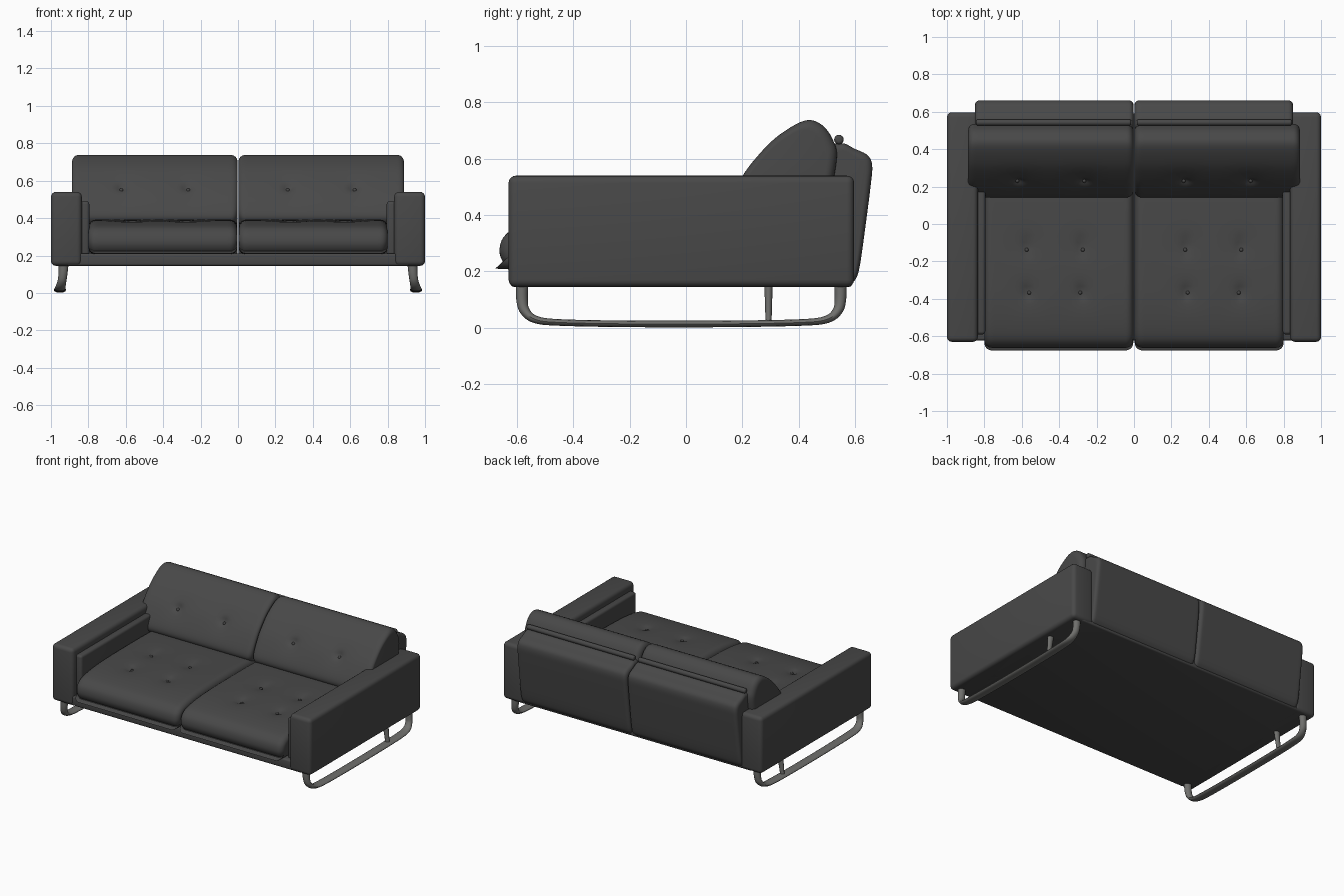
import bpy, bmesh, math
from mathutils import Vector

if "Cube" in bpy.data.objects:
    bpy.data.objects.remove(bpy.data.objects["Cube"])


def material(name, rgb):
    m = bpy.data.materials.new(name)
    m.diffuse_color = (*rgb, 1)
    m.use_nodes = True
    m.node_tree.nodes["Principled BSDF"].inputs["Base Color"].default_value = m.diffuse_color
    return m


LEATHER = material("charcoal_leather", (0.065, 0.065, 0.065))
METAL = material("grey_metal", (0.16, 0.16, 0.152))


def finish(name, bm, mat, angle=40):
    bmesh.ops.recalc_face_normals(bm, faces=bm.faces[:])
    me = bpy.data.meshes.new(name)
    bm.to_mesh(me)
    bm.free()
    me.materials.append(mat)
    ob = bpy.data.objects.new(name, me)
    bpy.context.collection.objects.link(ob)
    bpy.ops.object.select_all(action='DESELECT')
    ob.select_set(True)
    bpy.context.view_layer.objects.active = ob
    bpy.ops.object.shade_smooth_by_angle(angle=math.radians(angle))
    return ob


def spline(pts, closed, steps):
    """Smooth curve through the points."""
    n, out = len(pts), []
    pick = (lambda i: Vector(pts[i % n])) if closed else \
        (lambda i: Vector(pts[min(max(i, 0), n - 1)]))
    for i in range(n if closed else n - 1):
        a, b, c, d = (pick(i + k) for k in (-1, 0, 1, 2))
        for k in range(steps):
            t = k / steps
            out.append(0.5 * (2 * b + (c - a) * t + (2 * a - 5 * b + 4 * c - d) * t * t
                              + (3 * b - a - 3 * c + d) * t ** 3))
    if not closed:
        out.append(Vector(pts[-1]))
    return out


def loft(rings):
    """Skin a list of equal rings and cap both ends."""
    bm = bmesh.new()
    vs = [[bm.verts.new(p) for p in r] for r in rings]
    n = len(vs[0])
    for a, b in zip(vs, vs[1:]):
        for i in range(n):
            bm.faces.new((a[i], a[(i + 1) % n], b[(i + 1) % n], b[i]))
    bm.faces.new(vs[0])
    bm.faces.new(vs[-1][::-1])
    bmesh.ops.recalc_face_normals(bm, faces=bm.faces[:])
    return bm


def padded(name, profile, x0, x1, r, side, tufts=()):
    """Stuffed cushion: y-z profile swept across x with rounded ends and tufts."""
    ring = spline(profile, True, 8)
    ys, zs = [p[0] for p in ring], [p[1] for p in ring]
    cy, cz = (min(ys) + max(ys)) / 2, (min(zs) + max(zs)) / 2
    hy, hz = max(ys) - cy, max(zs) - cz
    ends = [r * (1 - math.cos(math.pi / 2 * k / 6)) for k in range(7)]
    mid = [r + (x1 - x0 - 2 * r) * k / 50 for k in range(1, 50)]
    rings = []
    for t in ends + mid + [x1 - x0 - e for e in reversed(ends)]:
        d = min(t, x1 - x0 - t)
        u = max(0, 1 - d / r)
        inset = r * (1 - math.sqrt(max(0, 1 - u * u)))
        fy, fz = 1 - inset / hy, 1 - inset / hz
        rings.append([(side * (x0 + t), cy + (p[0] - cy) * fy, cz + (p[1] - cz) * fz)
                      for p in ring])
    bm = loft(rings)
    bm.normal_update()
    moves = []
    for v in bm.verts:
        depth = 0
        for c in tufts:
            q = (v.co - Vector((side * c[0], c[1], c[2]))).length
            depth += 0.017 * math.exp(-(q / 0.025) ** 2) + 0.007 * math.exp(-(q / 0.08) ** 2)
        moves.append(v.normal * -depth)
    for v, m in zip(bm.verts, moves):
        v.co += m
    # small covered buttons at the bottom of each tuft
    for c in tufts:
        target = Vector((side * c[0], c[1], c[2]))
        near = min(bm.verts, key=lambda v: (v.co - target).length).co.copy()
        new = bmesh.ops.create_uvsphere(bm, u_segments=10, v_segments=6, radius=0.011)
        bmesh.ops.translate(bm, verts=new["verts"], vec=near)
    return finish(name, bm, LEATHER)


def box(name, lo, hi, bevel, segments=4):
    bm = bmesh.new()
    bmesh.ops.create_cube(bm, size=1)
    for v in bm.verts:
        v.co = [(lo[i] + hi[i]) / 2 + v.co[i] * (hi[i] - lo[i]) for i in range(3)]
    bmesh.ops.bevel(bm, geom=bm.edges[:], offset=bevel, segments=segments,
                    profile=0.5, affect='EDGES')
    return finish(name, bm, LEATHER)


def tube(name, path, side, steps):
    """Oval bar along (x, y, z, half width, half thickness) points, lying in y-z."""
    pts = spline(path, False, steps)
    rings = []
    for i, p in enumerate(pts):
        a, b = pts[max(i - 1, 0)], pts[min(i + 1, len(pts) - 1)]
        t = Vector((b[1] - a[1], b[2] - a[2])).normalized()
        ring = []
        for k in range(14):
            w = 2 * math.pi * k / 14
            e = math.sin(w) * p[4]
            ring.append((side * (p[0] + math.cos(w) * p[3]), p[1] - t.y * e, p[2] + t.x * e))
        rings.append(ring)
    return finish(name, loft(rings), METAL)


# profiles in (y, z)
SEAT = [(-0.60, 0.207), (-0.642, 0.225), (-0.662, 0.27), (-0.645, 0.325), (-0.58, 0.362),
        (-0.40, 0.386), (-0.10, 0.392), (0.20, 0.386), (0.30, 0.35), (0.30, 0.24), (0.25, 0.207)]
CUSHION = [(0.21, 0.35), (0.155, 0.38), (0.145, 0.43), (0.195, 0.53), (0.25, 0.605),
           (0.325, 0.68), (0.42, 0.735), (0.48, 0.722), (0.52, 0.67), (0.535, 0.60),
           (0.50, 0.45), (0.42, 0.36)]
BACK = [(0.48, 0.17), (0.57, 0.155), (0.60, 0.17), (0.617, 0.22), (0.637, 0.36), (0.655, 0.50),
        (0.661, 0.575), (0.645, 0.612), (0.60, 0.635), (0.55, 0.655), (0.50, 0.62), (0.48, 0.40)]

# sled rail path
RAIL = [(0.932, -0.582, 0.16, 0.027, 0.023), (0.936, -0.582, 0.10, 0.024, 0.021),
        (0.942, -0.572, 0.06, 0.024, 0.018), (0.950, -0.535, 0.030, 0.028, 0.014),
        (0.952, -0.45, 0.019, 0.032, 0.012), (0.952, -0.20, 0.014, 0.032, 0.012),
        (0.952, 0.15, 0.014, 0.032, 0.012), (0.952, 0.41, 0.019, 0.032, 0.012),
        (0.950, 0.50, 0.030, 0.028, 0.014), (0.942, 0.538, 0.06, 0.024, 0.018),
        (0.936, 0.548, 0.10, 0.024, 0.021), (0.932, 0.548, 0.16, 0.027, 0.023)]
POST = [(0.932, 0.293, 0.16, 0.022, 0.016), (0.940, 0.293, 0.09, 0.018, 0.013),
        (0.950, 0.293, 0.015, 0.015, 0.011)]

# base under the cushions
box("base", (-0.92, -0.622, 0.145), (0.92, 0.59, 0.212), 0.012, 3)

for s, tag in ((-1, "left"), (1, "right")):
    # arm and its inner pad
    xs = sorted((s * 0.835, s))
    box(tag + "_arm", (xs[0], -0.63, 0.145), (xs[1], 0.597, 0.54), 0.026)
    xs = sorted((s * 0.795, s * 0.85))
    box(tag + "_arm_pad", (xs[0], -0.59, 0.20), (xs[1], 0.30, 0.49), 0.016)

    # seat, loose back cushion and back rest
    padded(tag + "_seat", SEAT, 0.004, 0.80, 0.04, s,
           [(x, y, 0.388) for x in (0.28, 0.57) for y in (-0.12, -0.365)])
    padded(tag + "_back_cushion", CUSHION, 0.003, 0.887, 0.035, s,
           [(0.27, 0.222, 0.568), (0.62, 0.222, 0.568)])
    padded(tag + "_back_rest", BACK, 0.003, 0.85, 0.025, s)

    # rolled lip along the top of the back rest
    lip = [(0.543 + 0.017 * math.cos(a), 0.668 + 0.017 * math.sin(a))
           for a in [math.pi / 4 * k for k in range(8)]]
    padded(tag + "_back_lip", lip, 0.015, 0.845, 0.012, s)

    # metal sled leg
    tube(tag + "_rail", RAIL, s, 6)
    tube(tag + "_rail_post", POST, s, 4)
